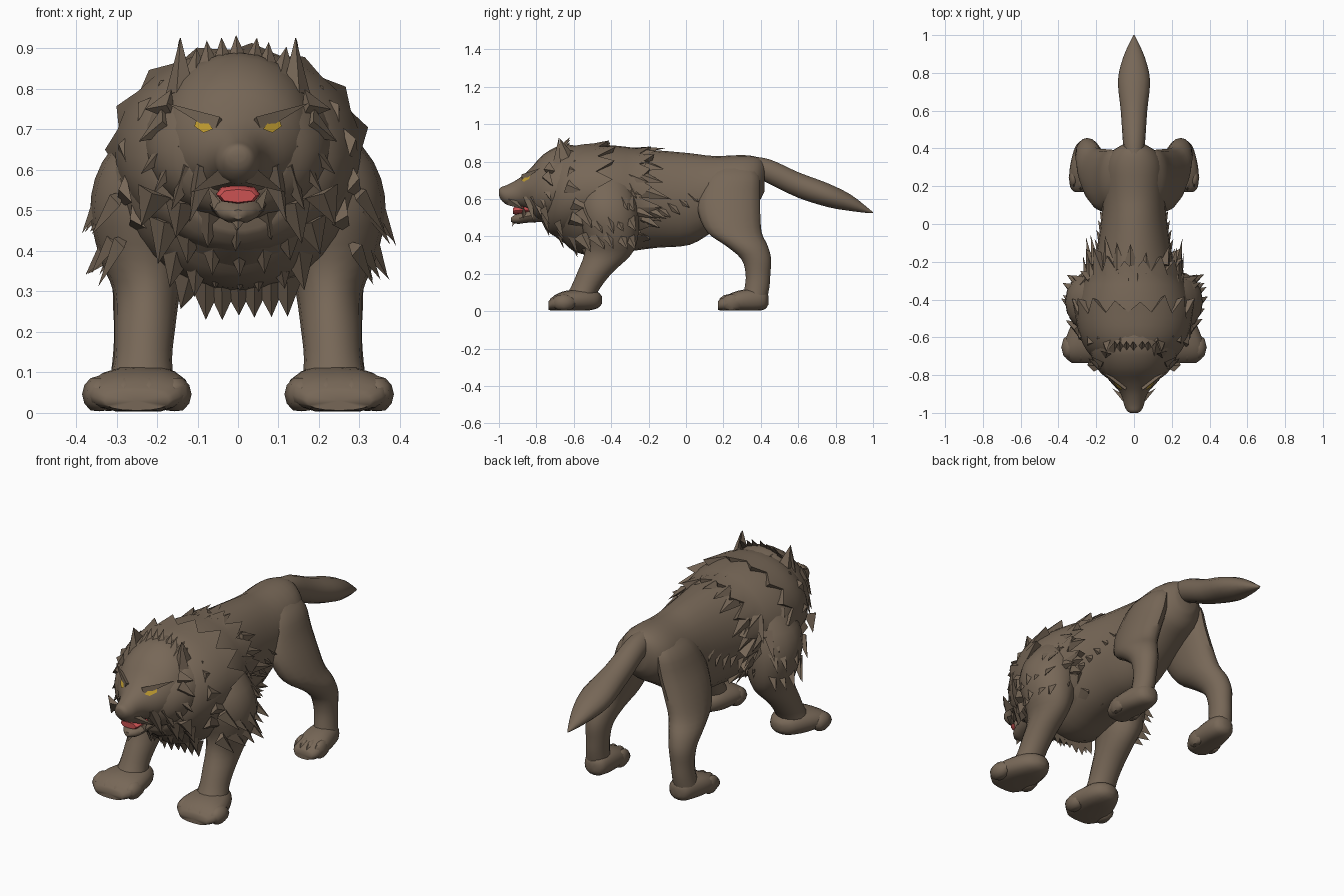
import bpy, bmesh, math, random
from mathutils import Vector
from mathutils.bvhtree import BVHTree

random.seed(4)
cube = bpy.data.objects.get("Cube")
if cube:
    bpy.data.objects.remove(cube)


def material(name, colour):
    m = bpy.data.materials.new(name)
    m.use_nodes = True
    m.diffuse_color = (*colour, 1)
    m.node_tree.nodes["Principled BSDF"].inputs["Base Color"].default_value = (*colour, 1)
    return m


brown = material("brown fur", (0.185, 0.137, 0.096))
red = material("red tongue", (0.6, 0.085, 0.085))
yellow = material("yellow eye", (0.52, 0.33, 0.03))


def finish(name, bm, mat=brown, angle=45):
    bmesh.ops.recalc_face_normals(bm, faces=bm.faces)
    mesh = bpy.data.meshes.new(name)
    bm.to_mesh(mesh)
    bm.free()
    mesh.materials.append(mat)
    for f in mesh.polygons:
        f.use_smooth = True
    mesh.set_sharp_from_angle(angle=math.radians(angle))
    obj = bpy.data.objects.new(name, mesh)
    bpy.context.collection.objects.link(obj)
    return obj


def spline(keys, steps=3):
    out, last = [], len(keys) - 1
    for i in range(last):
        quad = (keys[max(i - 1, 0)], keys[i], keys[i + 1], keys[min(i + 2, last)])
        for j in range(steps):
            t = j / steps
            out.append([0.5 * (2*b + (c-a)*t + (2*a - 5*b + 4*c - d)*t*t + (3*b - a - 3*c + d)*t**3)
                        for a, b, c, d in zip(*quad)])
    return out + [list(keys[last])]


def loft(name, rings, axis="y", n=20, power=1.0, jag=0, tilt=0, side=1, mat=brown):
    """Skin ellipses (x, y, z, half width, half depth); jag makes a ragged last edge."""
    bm = bmesh.new()
    keys = [r if len(r) == 5 else (0, *r) for r in rings]
    rows, skin = spline(keys), []
    for k, (x, y, z, a, b) in enumerate(rows):
        row = []
        for i in range(n):
            ang = math.tau * i / n
            c, s = (math.copysign(abs(v) ** power, v) for v in (math.cos(ang), math.sin(ang)))
            grow, push = 1, 0
            if jag and k == len(rows) - 1:
                if i % 2:
                    grow, push = 1.06, jag * random.uniform(0.5, 1.3)
                else:
                    grow = 0.97
            u, v = c * a * grow, s * b * grow
            p = (x + u, y + push + tilt * v, z + v) if axis == "y" else (x + u, y + v, z)
            row.append(bm.verts.new((side * p[0], p[1], max(p[2], 0.004))))
        skin.append(row)
    for r, q in zip(skin, skin[1:]):
        for i in range(n):
            j = (i + 1) % n
            bm.faces.new((r[i], r[j], q[j], q[i]))
    for row, (x, y, z, a, b) in ((skin[0], rows[0]), (skin[-1], rows[-1])):
        mid = bm.verts.new((side * x, y, max(z, 0.004)))
        for i in range(n):
            bm.faces.new((row[i], row[(i + 1) % n], mid))
    return finish(name, bm, mat)


def tuft(bm, base, tip, out, width, height=0.012):
    """A ridged, pointed lock of fur."""
    base, tip, out = Vector(base), Vector(tip), Vector(out).normalized()
    across = (tip - base).cross(out).normalized() * width
    a, b, c, d = (bm.verts.new(p) for p in (base + across - out * 0.02, base - across - out * 0.02,
                                            base + out * height, tip))
    for f in ((a, c, d), (c, b, d), (b, a, d), (a, b, c)):
        bm.faces.new(f)


def rnd(size):
    return random.uniform(-size, size)


# Torso and tail
loft("body", [(.42, .72, .06, .08), (.38, .70, .12, .125), (.3, .68, .155, .155), (.15, .63, .165, .2),
              (.02, .6, .175, .245), (-.15, .6, .2, .26), (-.3, .595, .235, .275), (-.45, .585, .265, .295),
              (-.56, .59, .25, .28), (-.66, .59, .2, .22), (-.74, .58, .13, .15)], n=24)
loft("tail", [(.34, .78, .05, .05), (.45, .745, .06, .068), (.6, .675, .07, .07), (.76, .62, .085, .065),
              (.88, .58, .058, .045), (.97, .54, .018, .015), (1.0, .527, .002, .002)], n=14)

# Layered mane with ragged edges
loft("shoulder_cape", [(-.68, .6, .2, .2), (-.6, .6, .27, .28), (-.48, .595, .305, .295),
                       (-.36, .6, .285, .284), (-.25, .61, .245, .26)], n=32, jag=.1)
loft("neck_ruff", [(-.74, .62, .16, .17), (-.69, .63, .235, .225), (-.6, .64, .285, .25),
                   (-.49, .65, .31, .25)], n=30, jag=.08, tilt=.1)
loft("cheek_ruff", [(-.83, .64, .12, .1), (-.79, .645, .175, .15), (-.73, .655, .215, .18),
                    (-.66, .67, .235, .2)], n=26, jag=.05, tilt=.1)

# Head and open mouth
head = loft("head", [(-.56, .68, .18, .2), (-.66, .69, .195, .2), (-.76, .67, .175, .17),
                     (-.83, .65, .13, .115), (-.88, .638, .083, .082), (-.92, .628, .062, .066),
                     (-.96, .622, .052, .052), (-.99, .63, .036, .033), (-1.0, .636, .018, .014)], n=24)
loft("lower_jaw", [(-.7, .53, .08, .05), (-.84, .51, .066, .036), (-.9, .495, .048, .028),
                   (-.935, .49, .014, .012)], n=12)
loft("tongue", [(-.76, .543, .05, .018), (-.87, .541, .054, .022), (-.91, .538, .052, .021),
                (-.925, .536, .044, .016)], n=8, power=.8, mat=red)

# Eyes laid on the face surface
tree = BVHTree.FromPolygons([v.co for v in head.data.vertices], [p.vertices for p in head.data.polygons])
for side, label in ((1, "left"), (-1, "right")):
    bm = bmesh.new()
    loop = []
    for x, z in ((.062, .701), (.085, .692), (.108, .708), (.102, .726), (.075, .718)):
        hit = tree.ray_cast(Vector((side * x, -2, z)), Vector((0, 1, 0)))[0]
        loop.append(bm.verts.new((side * x, (hit.y if hit else -.85) - .006, z)))
    bm.faces.new(loop if side > 0 else loop[::-1])
    mesh = bpy.data.meshes.new(label + "_eye")
    bm.to_mesh(mesh)
    bm.free()
    mesh.materials.append(yellow)
    bpy.context.collection.objects.link(bpy.data.objects.new(label + "_eye", mesh))

# Legs, paws and toes
front_leg = [(.24, -.575, .06, .085, .08), (.235, -.535, .13, .072, .08), (.23, -.485, .21, .075, .095),
             (.225, -.42, .3, .083, .125), (.23, -.4, .38, .11, .14), (.225, -.41, .5, .14, .16),
             (.2, -.42, .62, .135, .15), (.15, -.42, .76, .07, .1)]
hind_leg = [(.26, .365, .05, .06, .065), (.255, .38, .13, .055, .066), (.25, .385, .2, .056, .066),
            (.245, .375, .28, .064, .08), (.232, .325, .35, .075, .112), (.205, .26, .42, .08, .145),
            (.17, .232, .52, .08, .165), (.135, .23, .62, .075, .165), (.11, .25, .72, .06, .14),
            (.08, .26, .78, .03, .09)]
front_paw = [(.228, -.45, .06, .02, .02), (.23, -.475, .06, .065, .045), (.235, -.54, .06, .1, .058),
             (.245, -.64, .055, .125, .055), (.25, -.7, .045, .118, .042), (.25, -.735, .03, .08, .024)]
hind_paw = [(.25, .44, .06, .02, .025), (.25, .42, .06, .055, .05), (.255, .36, .06, .072, .06),
            (.262, .28, .055, .08, .055), (.265, .2, .04, .074, .038), (.265, .17, .03, .05, .022)]


def toes(name, side, x, y, spread, length):
    bm = bmesh.new()
    for i in range(4):
        t = i - 1.5
        made = bmesh.ops.create_uvsphere(bm, u_segments=8, v_segments=6, radius=1)["verts"]
        for v in made:
            v.co = (side * (x + t * spread + v.co.x * spread * .68),
                    y + abs(t) * .015 + v.co.y * length, max(.046 + v.co.z * .046, .004))
    finish(name, bm)


for side, label in ((1, "left_"), (-1, "right_")):
    loft(label + "front_leg", front_leg, "z", 16, side=side)
    loft(label + "hind_leg", hind_leg, "z", 16, side=side)
    loft(label + "front_paw", front_paw, n=16, power=.85, side=side)
    loft(label + "hind_paw", hind_paw, n=16, power=.85, side=side)
    toes(label + "front_toes", side, .25, -.675, .062, .066)
    toes(label + "hind_toes", side, .263, .225, .038, .06)

    # Ear: outer shell and inner fold
    bm = bmesh.new()
    tuft(bm, (side * .148, -.7, .79), (side * .142, -.68, .928), (side * .3, -1, .2), .038)
    tuft(bm, (side * .15, -.62, .79), (side * .145, -.675, .925), (side, .3, .2), .06, .02)
    finish(label + "ear", bm, angle=30)

    # Scowling brow, lip locks and cheek fur
    bm = bmesh.new()
    tuft(bm, (side * .045, -.872, .72), (side * .175, -.78, .765), (0, -.6, .8), .022, .014)
    tuft(bm, (side * .035, -.95, .6), (side * .115, -.87, .545), (side, -.6, .4), .03)
    tuft(bm, (side * .055, -.87, .5), (side * .075, -.87, .56), (side, -.4, 0), .02, .006)
    for x, y, z, dx, dz in ((.09, -.86, .61, .03, -.14), (.125, -.82, .61, .04, -.11), (.14, -.8, .66, .07, -.12),
                            (.17, -.77, .67, .07, -.08), (.18, -.76, .72, .065, -.05), (.17, -.75, .76, .06, -.01)):
        tuft(bm, (side * x, y, z), (side * (x + dx), y + .05, z + dz), (side * .6, -1, 0), .04)
    finish(label + "face_fur", bm, angle=30)

    # Shoulder locks sweeping down and outward
    bm = bmesh.new()
    for z, x, reach in ((.7, .27, .04), (.62, .31, .055), (.53, .34, .055), (.43, .33, .05)):
        for i in range(5):
            y = -.55 + i * .06 + rnd(.015)
            bulge = .035 * abs(i - 2) / 2
            tuft(bm, (side * (x - bulge), y, z + rnd(.02)),
                 (side * (x - bulge + reach + rnd(.012)), y + .05, z - .1 + rnd(.02)),
                 (side, 0, .3), .045)
    # Slanted edge of longer hair along the flank
    for i in range(7):
        y, z = -.3 + i * .05, .46 + i * .03
        tuft(bm, (side * (.215 - i * .008), y, z), (side * (.235 - i * .009), y + .07, z - .05 + rnd(.015)),
             (side, 0, 0), .035, .006)
    finish(label + "shoulder_fur", bm, angle=30)

# Locks lying over the mane and back
bm = bmesh.new()
for row in range(5):
    y = -.62 + row * .095
    width, depth = .295 - .012 * row, .272 - .002 * row
    for i in range(13):
        ang = math.radians(-30 + 20 * i + rnd(6))
        out = Vector((math.cos(ang), 0, math.sin(ang)))
        base = Vector((out.x * width, y + rnd(.03), .607 + out.z * depth))
        tip = base + Vector((out.x * .012, .13 + rnd(.03), out.z * .006 - .05 * abs(out.x)))
        tuft(bm, base, tip, out, .04, .006)
finish("mane_locks", bm, angle=30)

# Crest between the ears
bm = bmesh.new()
for i in range(7):
    x = (i - 3) * .035
    tuft(bm, (x, -.7 + rnd(.01), .845 - abs(x) * .15), (x + rnd(.015), -.62, .928 - abs(x) * .2 + rnd(.008)),
         (0, -1, .6), .04)
finish("head_crest", bm, angle=30)

# Beard under the jaw and fringe down the chest
bm = bmesh.new()
tuft(bm, (0, -.91, .505), (0, -.93, .452), (0, -1, 0), .04)
for row in range(4):
    for i in range(7):
        x = (i - 3) * (.07 - row * .01)
        y, z = -.77 + row * .075, .5 - row * .06 + x * x
        tuft(bm, (x, y, z), (x * 1.1 + rnd(.01), y + .04, z - .09 + rnd(.015)), (x, -1, -.2), .045)
finish("chest_fringe", bm, angle=30)
